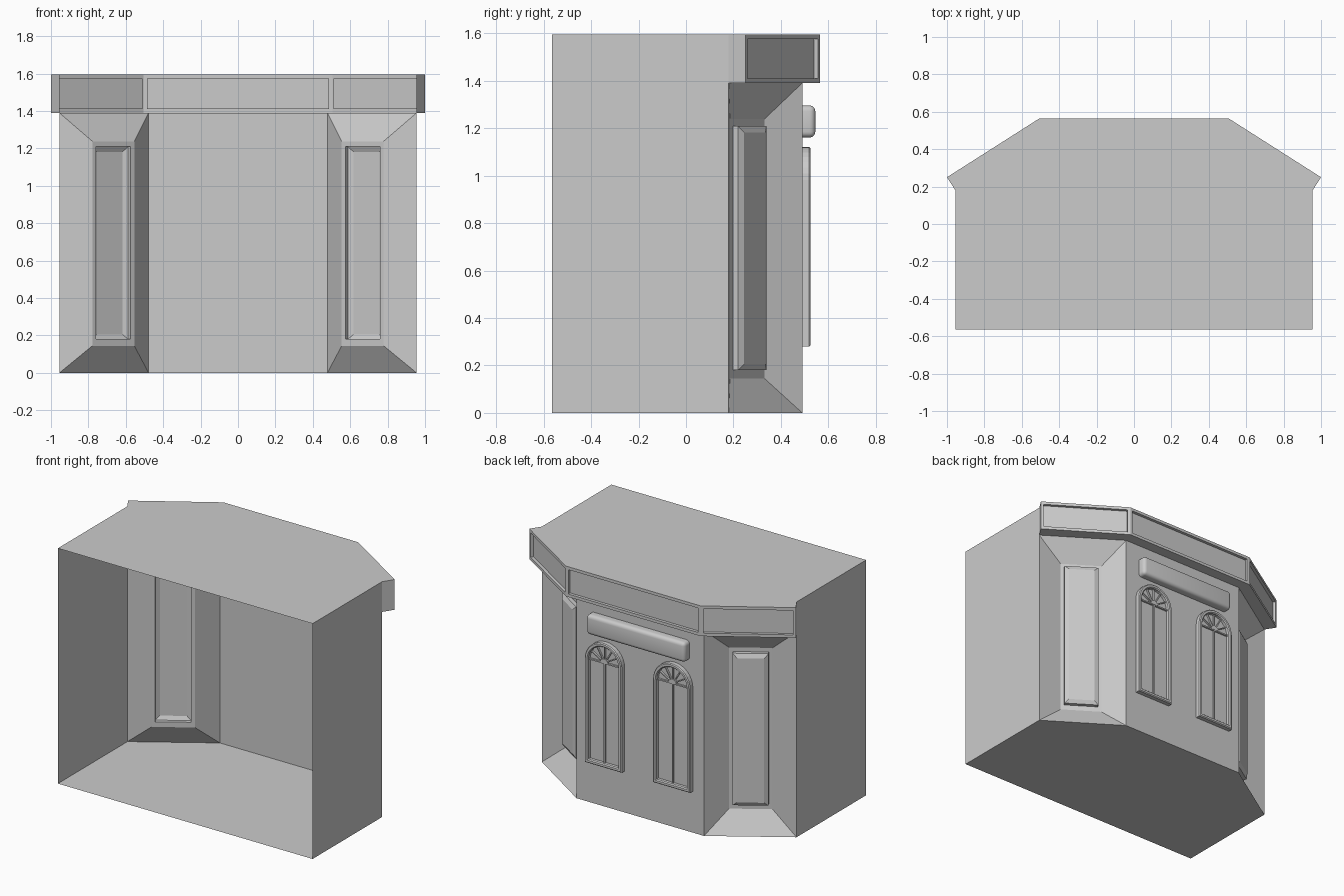
import bpy, bmesh, math
from mathutils import Vector, Matrix

if "Cube" in bpy.data.objects:
    bpy.data.objects.remove(bpy.data.objects["Cube"])

# Key plan points and heights
WALL = [(-.955, .18), (-.478, .49), (.478, .49), (.955, .18)]
TRIM = [(-1.0, .25), (-.505, .565), (.505, .565), (1.0, .25)]
BACK = [(.955, -.565), (-.955, -.565)]
Z_TRIM, Z_TOP = 1.39, 1.595


def face(bm, pts):
    return bm.faces.new([bm.verts.new(p) for p in pts])


def finish(bm, name):
    bmesh.ops.remove_doubles(bm, verts=bm.verts, dist=1e-4)
    bmesh.ops.recalc_face_normals(bm, faces=bm.faces)
    me = bpy.data.meshes.new(name)
    bm.to_mesh(me)
    bm.free()
    ob = bpy.data.objects.new(name, me)
    bpy.context.collection.objects.link(ob)
    return ob


def bridge(bm, r0, r1):
    n = len(r0)
    for i in range(n):
        face(bm, [r0[i], r0[(i + 1) % n], r1[(i + 1) % n], r1[i]])


def stepped_panel(bm, a, b, z0, z1, steps):
    """Upright panel from a to b; steps = (side, bottom, top inset, outward height)."""
    a, b = Vector((*a, 0)), Vector((*b, 0))
    d = (b - a).normalized()
    n = Vector((-d.y, d.x, 0))
    up = Vector((0, 0, 1))

    def ring(s, lo, hi, h):
        p, q = a + d * s + n * h, b - d * s + n * h
        return [p + up * (z0 + lo), q + up * (z0 + lo),
                q + up * (z1 - hi), p + up * (z1 - hi)]
    prev = ring(0, 0, 0, 0)
    for st in steps:
        cur = ring(*st)
        bridge(bm, prev, cur)
        prev = cur
    face(bm, prev)


# Building shell: open at the front, with floor, side walls, roof and trim
bm = bmesh.new()
face(bm, [(x, y, 0) for x, y in WALL + BACK])
face(bm, [(x, y, Z_TOP) for x, y in [WALL[0]] + TRIM + [WALL[3]] + BACK])
for s in (-1, 1):
    face(bm, [(s * .955, -.565, 0), (s * .955, .18, 0), (s * .955, .18, Z_TRIM),
              (s * .955, .18, Z_TOP), (s * .955, -.565, Z_TOP)])
    face(bm, [(s * .955, .18, Z_TRIM), (s * 1.0, .25, Z_TRIM),
              (s * 1.0, .25, Z_TOP), (s * .955, .18, Z_TOP)])
# Angled bays: splayed recess with a raised, bevelled panel
bay = [(.151, .145, .152, -.092), (.174, .18, .18, -.092),
       (.174, .18, .18, -.067), (.201, .205, .208, -.054)]
for i in range(3):
    stepped_panel(bm, WALL[i], WALL[i + 1], 0, Z_TRIM, [] if i == 1 else bay)
    # Trim underside and recessed fascia
    face(bm, [(*p, Z_TRIM) for p in (WALL[i], WALL[i + 1], TRIM[i + 1], TRIM[i])])
    stepped_panel(bm, TRIM[i], TRIM[i + 1], Z_TRIM, Z_TOP,
                  [(.018, .02, .02, 0), (.018, .02, .02, -.02)])
finish(bm, "building_shell")


# Arched windows
R, SPRING, SILL = .139, .981, .28


def arch(cx, t, y, seg=16):
    r = R - t
    pts = [(cx - r, y, SILL + t), (cx + r, y, SILL + t)]
    return pts + [(cx + r * math.cos(math.pi * k / seg), y,
                   SPRING + r * math.sin(math.pi * k / seg)) for k in range(seg + 1)]


def bar(bm, centre, length, angle, w=.009, y0=.497, y1=.51):
    m = (Matrix.Translation((centre[0], (y0 + y1) / 2, centre[1]))
         @ Matrix.Rotation(-angle, 4, 'Y')
         @ Matrix.Diagonal((length, y1 - y0, w, 1)))
    bmesh.ops.create_cube(bm, size=1, matrix=m)


for side, cx in (("left", -.256), ("right", .256)):
    # Frame and glass
    bm = bmesh.new()
    rings = [arch(cx, t, y) for t, y in
             ((0, .49), (0, .519), (.006, .525), (.02, .525), (.026, .518), (.026, .498))]
    for r0, r1 in zip(rings, rings[1:]):
        bridge(bm, r0, r1)
    face(bm, rings[-1])
    finish(bm, "window_frame_" + side)
    # Glazing bars: mullion, transom, fan spokes and hub
    bm = bmesh.new()
    inner = R - .026
    bar(bm, (cx, (SILL + .026 + SPRING) / 2), SPRING - SILL - .026, math.pi / 2)
    bar(bm, (cx, SPRING), 2 * inner, 0)
    hub = .03
    for k in range(1, 6):
        a = math.pi * k / 6
        mid = (hub + inner) / 2
        bar(bm, (cx + mid * math.cos(a), SPRING + mid * math.sin(a)), inner - hub, a, .007)
    half = [(cx + hub * math.cos(math.pi * k / 8), SPRING + hub * math.sin(math.pi * k / 8))
            for k in range(9)]
    bridge(bm, [(x, .498, z) for x, z in half], [(x, .512, z) for x, z in half])
    face(bm, [(x, .512, z) for x, z in half])
    finish(bm, "window_bars_" + side)

# Blank sign board with rounded edges
bm = bmesh.new()
bmesh.ops.create_cube(bm, size=1, matrix=Matrix.Translation((0, .5175, 1.228))
                      @ Matrix.Diagonal((.74, .055, .135, 1)))
edges = [e for e in bm.edges if max(v.co.y for v in e.verts) > .53]
bmesh.ops.bevel(bm, geom=edges, offset=.024, segments=4, profile=.5, affect='EDGES')
sign = finish(bm, "sign_board")
bpy.context.view_layer.objects.active = sign
sign.select_set(True)
bpy.ops.object.shade_smooth_by_angle(angle=math.radians(35))
